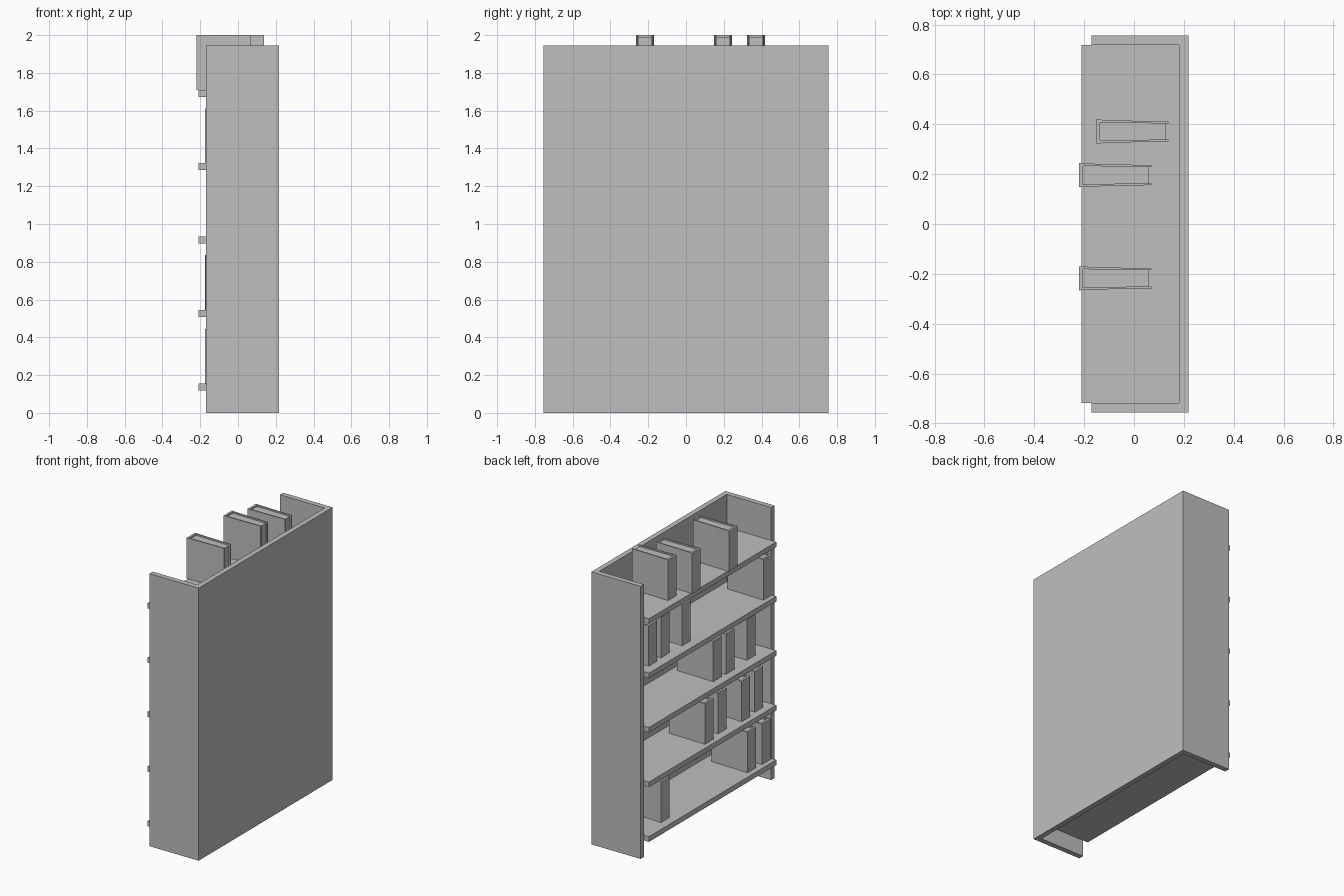
import bpy
import bmesh

if "Cube" in bpy.data.objects:
    bpy.data.objects.remove(bpy.data.objects["Cube"])

grey = bpy.data.materials.new("plain_grey")
grey.diffuse_color = (0.52, 0.52, 0.52, 1.0)
grey.use_nodes = True
grey.node_tree.nodes["Principled BSDF"].inputs["Base Color"].default_value = grey.diffuse_color


def finish(name, bm):
    bmesh.ops.recalc_face_normals(bm, faces=bm.faces[:])
    mesh = bpy.data.meshes.new(name)
    bm.to_mesh(mesh)
    bm.free()
    mesh.materials.append(grey)
    obj = bpy.data.objects.new(name, mesh)
    bpy.context.collection.objects.link(obj)
    return obj


def prism(name, outline, z0, z1):
    """Extrude a flat outline upward from z0 to z1."""
    bm = bmesh.new()
    face = bm.faces.new([bm.verts.new((x, y, z0)) for x, y in outline])
    grown = bmesh.ops.extrude_face_region(bm, geom=[face])
    top = [v for v in grown["geom"] if isinstance(v, bmesh.types.BMVert)]
    bmesh.ops.translate(bm, verts=top, vec=(0, 0, z1 - z0))
    return finish(name, bm)


def box(name, x0, x1, y0, y1, z0, z1):
    return prism(name, [(x0, y0), (x1, y0), (x1, y1), (x0, y1)], z0, z1)


# Case: two sides and a back panel in one U-shaped profile, open at -x
FRONT, BACK, HALF, T = -0.17, 0.218, 0.755, 0.037
half = [(BACK, HALF), (FRONT, HALF), (FRONT, HALF - T), (BACK - T, HALF - T)]
prism("case", half + [(x, -y) for x, y in reversed(half)], 0, 1.945)

# Book: tapered cover wrapped around a slightly lower page block
BOOK_H = 0.29
cover_half = [(0, 0.048), (0.10, 0.044), (0.29, 0.040),
              (0.29, 0.033), (0.22, 0.033), (0.016, 0.037)]
cover = cover_half + [(x, -y) for x, y in reversed(cover_half)]
pages = [(0.014, 0.0375), (0.28, 0.0335), (0.28, -0.0335), (0.014, -0.0375)]


def book(label, x, y, z):
    for part, shape, lift, drop in (("cover", cover, 0, 0), ("pages", pages, 0.008, 0.01)):
        prism(f"book_{part}_{label}", [(x + px, y + py) for px, py in shape],
              z + lift, z + BOOK_H - drop)


# Shelf top height, followed by (spine x, centre y) of each book on it
shelves = [
    (0.155, [(-0.175, -0.653), (-0.172, -0.497), (-0.15, 0.448)]),
    (0.545, [(-0.175, -0.01), (-0.153, -0.19), (-0.172, -0.43), (-0.158, -0.597)]),
    (0.935, [(-0.15, -0.14), (-0.153, -0.278), (-0.14, -0.534)]),
    (1.322, [(-0.175, -0.67), (-0.148, 0.585), (-0.14, 0.436), (-0.146, 0.203)]),
    (1.71, [(-0.22, -0.218), (-0.22, 0.196), (-0.152, 0.371)]),
]
for i, (z, books) in enumerate(shelves):
    box(f"shelf_{i}", -0.21, BACK - T, -HALF + T, HALF - T, z - 0.037, z)
    for j, (x, y) in enumerate(books):
        book(f"{i}_{j}", x, y, z)
